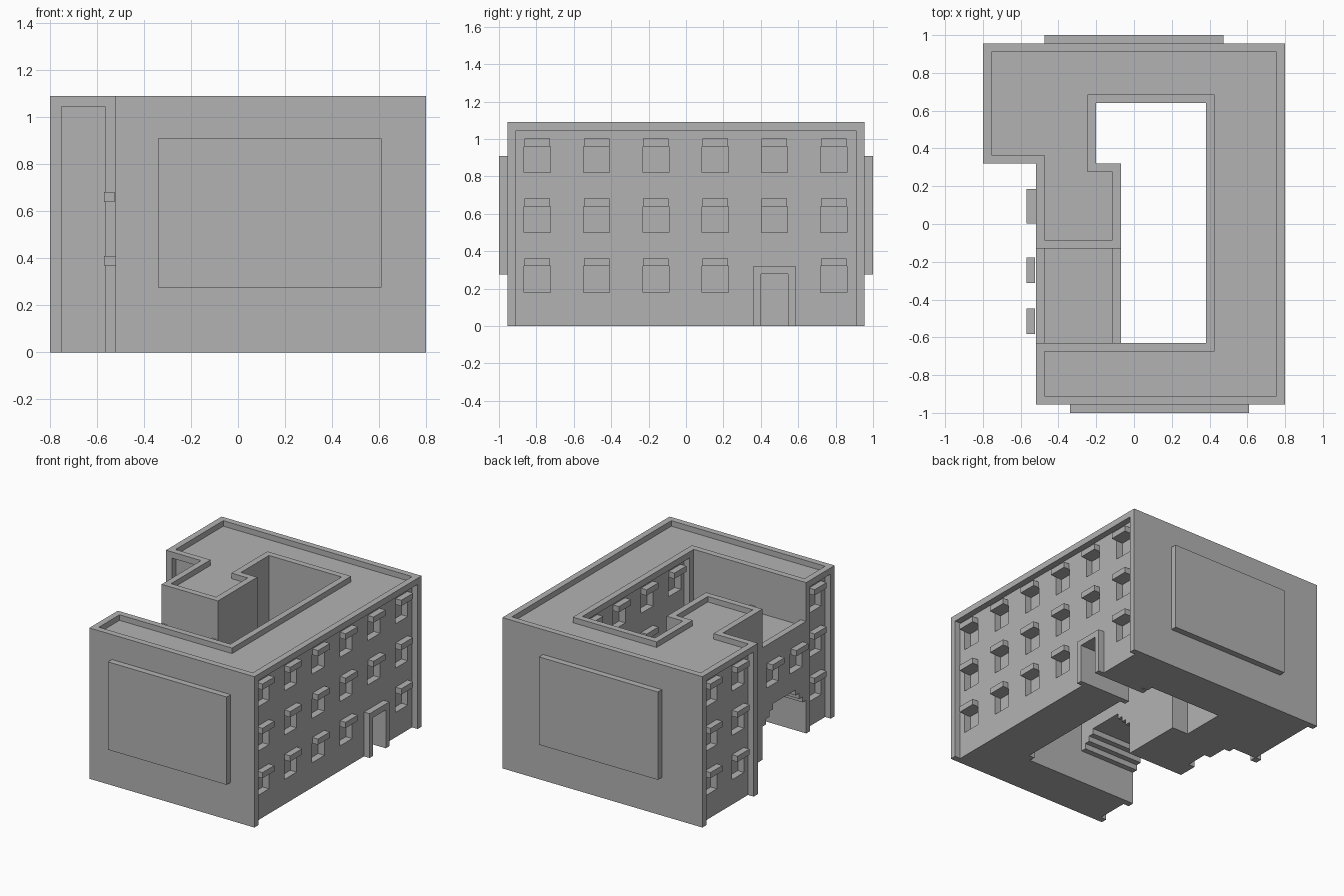
import bpy
import bmesh

if "Cube" in bpy.data.objects:
    bpy.data.objects.remove(bpy.data.objects["Cube"])

# One plain plaster colour
plaster = bpy.data.materials.new("grey_plaster")
plaster.use_nodes = True
GREY = (0.45, 0.45, 0.45, 1)
plaster.diffuse_color = GREY
plaster.node_tree.nodes["Principled BSDF"].inputs["Base Color"].default_value = GREY

EDGE = 0.045      # parapet and facade frame thickness
TOP = 1.09


def finish(name, bm):
    bmesh.ops.recalc_face_normals(bm, faces=bm.faces)
    mesh = bpy.data.meshes.new(name)
    bm.to_mesh(mesh)
    bm.free()
    mesh.materials.append(plaster)
    obj = bpy.data.objects.new(name, mesh)
    bpy.context.scene.collection.objects.link(obj)
    return obj


def prism(name, outline, z0, z1):
    bm = bmesh.new()
    face = bm.faces.new([bm.verts.new((x, y, z0)) for x, y in outline])
    up = bmesh.ops.extrude_face_region(bm, geom=[face])["geom"]
    bmesh.ops.translate(bm, verts=[v for v in up if isinstance(v, bmesh.types.BMVert)],
                        vec=(0, 0, z1 - z0))
    return finish(name, bm)


def boxes(name, spans):
    """Each span is ((x0, x1), (y0, y1), (z0, z1))."""
    bm = bmesh.new()
    for span in spans:
        for v in bmesh.ops.create_cube(bm, size=1)["verts"]:
            v.co = [min(s) if c < 0 else max(s) for c, s in zip(v.co, span)]
    return finish(name, bm)


def cut(obj, cutter):
    """Subtract a cutter, bake the result and discard the cutter."""
    cutter.hide_render = True
    mod = obj.modifiers.new("cut", 'BOOLEAN')
    mod.operation, mod.solver, mod.object = 'DIFFERENCE', 'EXACT', cutter
    graph = bpy.context.evaluated_depsgraph_get()
    baked = bpy.data.meshes.new_from_object(obj.evaluated_get(graph))
    obj.modifiers.clear()
    obj.data = baked
    bpy.data.objects.remove(cutter)


def inset(outline, d):
    """Inset a right-angled, counter-clockwise outline."""
    sign = lambda v: (v > 0) - (v < 0)
    result = []
    for i, (x, y) in enumerate(outline):
        px, py = outline[i - 1]
        nx, ny = outline[(i + 1) % len(outline)]
        result.append((x - d * (sign(y - py) + sign(ny - y)),
                       y + d * (sign(x - px) + sign(nx - x))))
    return result


# Main building around the courtyard, with a sunken roof
outline = [(-.8, .955), (-.8, .32), (-.52, .32), (-.52, -.13), (-.07, -.13),
           (-.07, .32), (-.2, .32), (-.2, .64), (.38, .64), (.38, -.63),
           (-.52, -.63), (-.52, -.955), (.8, -.955), (.8, .955)]
building = prism("main_building", outline, 0, TOP)
cut(building, prism("roof_cutter", inset(outline, EDGE), 1.05, 1.3))

# Low wing over the passage, with parapets along both long sides
low_wing = boxes("low_wing", [((-.52, -.07), (-.63, -.13), (.36, .81))])
cut(low_wing, boxes("low_roof_cutter", [((-.475, -.115), (-.7, 0), (.77, 1))]))

# Stepped corbels under the low wing
corbels = []
for i in range(3):
    reach, z = .04 * (i + 1), .24 + .04 * i
    corbels += [((-.52, -.07), (-.63, -.63 + reach), (z, z + .04)),
                ((-.52, -.07), (-.13 - reach, -.13), (z, z + .04))]
boxes("passage_corbels", corbels)

# Facades: name, face x, outward direction, recessed y range, window columns
COLUMNS = [-.795 + .317 * i for i in range(6)]
ROWS = (.18, .50, .82)
facades = [("east", .8, 1, (-.91, .91), COLUMNS),
           ("courtyard", .38, -1, (-.585, .595), COLUMNS[1:5]),
           ("rear_west", -.8, -1, (.37, .91), [.485, .795]),
           ("front_west", -.52, -1, (-.91, -.675), [-.795])]
DOOR_Y = COLUMNS[4]


def window_hole(wall, out, y, z):
    return ((wall - out * .05, wall + out * .03), (y - .07, y + .07), (z, z + .14))


def canopy(wall, out, y, z):
    return ((wall, wall + out * EDGE), (y - .068, y + .068), (z + .14, z + .182))


recesses = [((-.75, -.565), (.2, .32 + EDGE), (-.1, 1.045))]
holes = []
for name, face, out, span, columns in facades:
    wall = face - out * EDGE
    recesses.append(((wall, face + out * .04), span, (-.1, 1.045)))
    places = [(y, z) for y in columns for z in ROWS
              if not (y == DOOR_Y and z == ROWS[0])]
    holes += [window_hole(wall, out, y, z) for y, z in places]
    boxes(name + "_window_canopies", [canopy(wall, out, y, z) for y, z in places])

# Doorway running through the east range, and the west door
holes.append(((.3, .9), (DOOR_Y - .072, DOOR_Y + .072), (-.1, .277)))
holes.append(((-.6, -.47), (.01, .175), (-.1, .37)))
cut(building, boxes("recess_cutter", recesses))
cut(building, boxes("opening_cutter", holes))

# Door frames at both ends of the doorway
for name, x in (("east_door_frame", (.755, .8)), ("courtyard_door_frame", (.38, .425))):
    jambs = [(x, (DOOR_Y + s * .072, DOOR_Y + s * .112), (0, .277)) for s in (-1, 1)]
    boxes(name, jambs + [(x, (DOOR_Y - .112, DOOR_Y + .112), (.277, .32))])
boxes("west_door_canopy", [((-.57, -.52), (.003, .185), (.37, .41))])

# Windows of the low wing
wing_columns = (-.515, -.245)
cut(low_wing, boxes("wing_cutter", [window_hole(-.52, -1, y, ROWS[1]) for y in wing_columns]))
boxes("low_wing_canopies", [canopy(-.525, -1, y, ROWS[1]) for y in wing_columns])

# Raised panels on the blank end walls
boxes("front_panel", [((-.34, .61), (-1, -.95), (.275, .91))])
boxes("back_panel", [((-.475, .475), (.95, 1), (.275, .91))])
